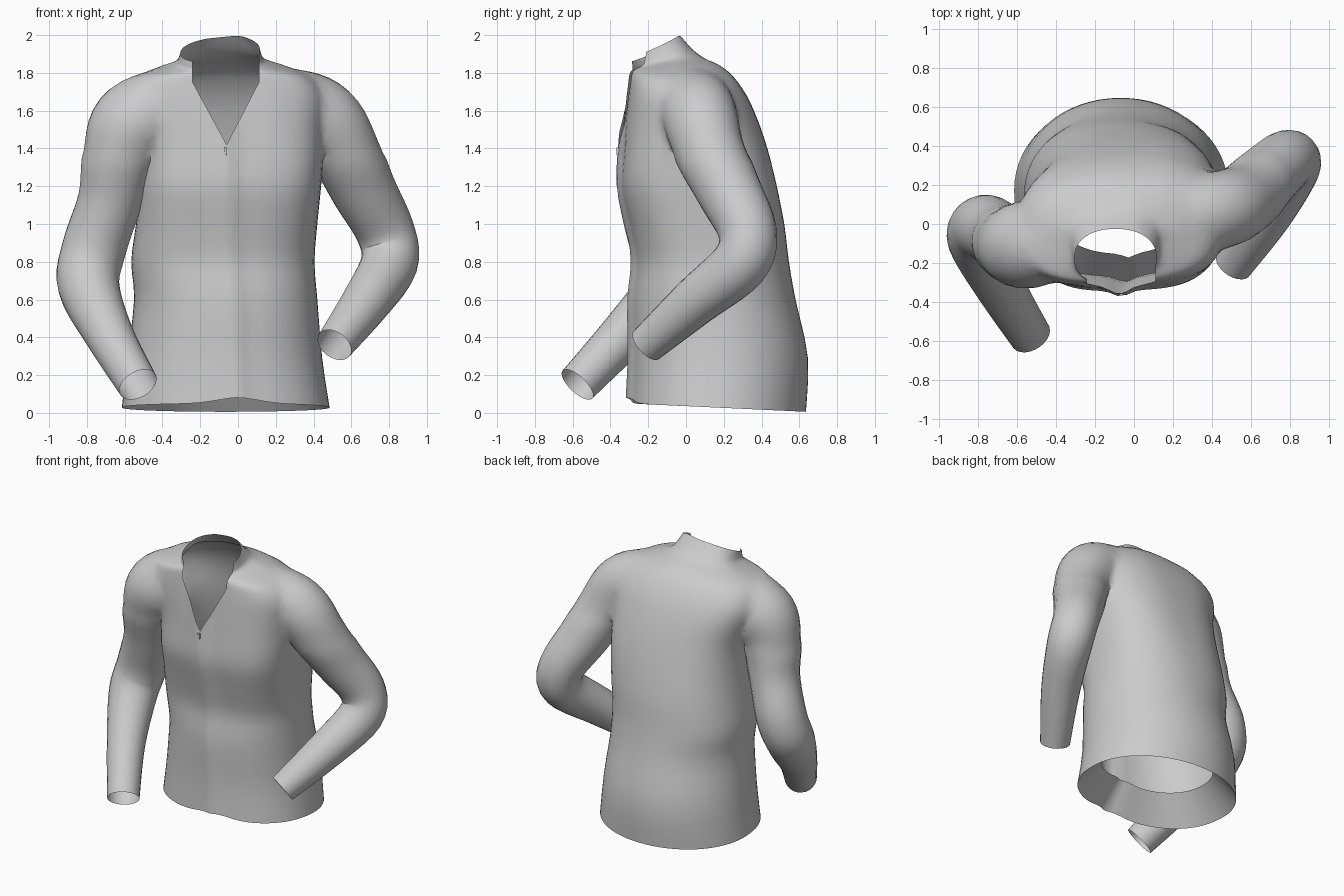
import bpy, bmesh, math
from mathutils import Vector

if "Cube" in bpy.data.objects:
    bpy.data.objects.remove(bpy.data.objects["Cube"])

cloth = bpy.data.materials.new("grey cloth")
cloth.use_nodes = True
GREY = (0.6, 0.6, 0.6, 1)
cloth.diffuse_color = GREY
cloth.node_tree.nodes["Principled BSDF"].inputs["Base Color"].default_value = GREY


def spline(keys, steps):
    """Catmull-Rom through tuples of any length."""
    out = []
    for i in range(len(keys) - 1):
        p = [keys[max(0, min(len(keys) - 1, i + k))] for k in (-1, 0, 1, 2)]
        for s in range(steps):
            t = s / steps
            out.append([0.5 * (2 * b + (c - a) * t + (2 * a - 5 * b + 4 * c - d) * t * t
                               + (3 * b - a - 3 * c + d) * t ** 3) for a, b, c, d in zip(*p)])
    return out + [list(keys[-1])]


def clamp(v):
    return max(0, min(1, v))


def loft(name, rings):
    """Closed solid from rings of points, with one n-gon at each end."""
    bm = bmesh.new()
    loops = [[bm.verts.new(p) for p in ring] for ring in rings]
    n = len(loops[0])
    for a, b in zip(loops, loops[1:]):
        for i in range(n):
            bm.faces.new((a[i], a[(i + 1) % n], b[(i + 1) % n], b[i]))
    bm.faces.new(loops[0])
    bm.faces.new(loops[-1])
    bmesh.ops.recalc_face_normals(bm, faces=bm.faces)
    me = bpy.data.meshes.new(name)
    bm.to_mesh(me)
    bm.free()
    me.materials.append(cloth)
    ob = bpy.data.objects.new(name, me)
    bpy.context.scene.collection.objects.link(ob)
    return ob


# Body: height, centre x, half width, front y, back y
BODY = [(0.05, -0.065, 0.55, -0.29, 0.635), (0.3, -0.07, 0.515, -0.28, 0.645),
        (0.6, -0.065, 0.485, -0.285, 0.58), (0.8, -0.08, 0.485, -0.265, 0.545),
        (1.0, -0.06, 0.48, -0.30, 0.52), (1.2, -0.04, 0.48, -0.34, 0.48),
        (1.4, -0.035, 0.49, -0.33, 0.43), (1.56, -0.06, 0.52, -0.32, 0.375),
        (1.68, -0.07, 0.53, -0.31, 0.32), (1.78, -0.08, 0.47, -0.30, 0.25),
        (1.84, -0.085, 0.355, -0.30, 0.18), (1.88, -0.095, 0.245, -0.30, 0.10),
        (1.93, -0.095, 0.22, -0.31, 0.035), (2.0, -0.095, 0.21, -0.32, -0.025)]
N = 64
rings = []
for z, cx, hw, yf, yb in spline(BODY, 3):
    ring = []
    hem = clamp(1 - z / 0.35)
    chest = clamp((z - 0.6) / 0.6)
    collar = clamp((z - 1.78) / 0.22)
    twist = 0.03 * chest * (1 - collar)
    for i in range(N):
        a = math.tau * i / N
        back = math.sin(a) > 0
        power = 2.05 + 0.45 * chest - 0.3 * collar if back else 2.3 + 0.9 * chest - collar
        u = math.cos(a)
        depth = max(0, 1 - abs(u) ** power) ** (1 / power)
        x = cx + hw * u
        y = (yf + yb) / 2 + (yb - yf) / 2 * (depth if back else -depth) + twist * (x - cx)
        zz = z
        if not back:
            y -= 0.03 * math.exp(-((x + 0.01 + 0.045 * z) / 0.055) ** 2) * (1 - collar)
            zz += 0.035 * hem * math.exp(-(x / 0.15) ** 2)
        zz -= hem * 0.055 * (y + 0.3)
        zz -= collar * (0.44 * max(0, -0.03 - y) + 0.1 * abs(x - 0.02))
        ring.append((x, y, zz))
    rings.append(ring)
jacket = loft("jacket", rings)


def sleeve(name, keys, n=24):
    pts = spline(keys, 5)
    centres = [Vector(p[:3]) for p in pts]
    tangents = [(centres[min(i + 1, len(pts) - 1)] - centres[max(i - 1, 0)]).normalized()
                for i in range(len(pts))]
    side = tangents[0].orthogonal().normalized()
    rings = []
    for i, p in enumerate(pts):
        if i:
            side = tangents[i - 1].rotation_difference(tangents[i]) @ side
        up = tangents[i].cross(side)
        rings.append([centres[i] + p[3] * (math.cos(math.tau * k / n) * side
                      + math.sin(math.tau * k / n) * up) for k in range(n)])
    return loft(name, rings)


# Sleeves: x, y, z, radius from inside the shoulder to the cuff
sleeves = [
    sleeve("right_sleeve", [(-0.30, -0.03, 1.59, 0.15), (-0.44, -0.08, 1.585, 0.215),
                            (-0.565, -0.11, 1.53, 0.235), (-0.63, -0.10, 1.35, 0.20),
                            (-0.68, -0.06, 1.12, 0.17), (-0.765, -0.02, 0.86, 0.17),
                            (-0.79, -0.09, 0.67, 0.163), (-0.68, -0.33, 0.41, 0.128),
                            (-0.53, -0.575, 0.15, 0.108)]),
    sleeve("left_sleeve", [(0.15, 0.03, 1.62, 0.15), (0.30, 0.05, 1.635, 0.19),
                           (0.46, 0.075, 1.565, 0.205), (0.565, 0.125, 1.39, 0.19),
                           (0.665, 0.225, 1.18, 0.172), (0.78, 0.325, 0.96, 0.155),
                           (0.80, 0.285, 0.79, 0.151), (0.68, 0.05, 0.59, 0.13),
                           (0.51, -0.21, 0.36, 0.10)])]

# Merge the sleeves into the body
for s in sleeves:
    m = jacket.modifiers.new(s.name, "BOOLEAN")
    m.operation, m.solver, m.object, m.use_self = "UNION", "EXACT", s, True
deps = bpy.context.evaluated_depsgraph_get()
merged = bpy.data.meshes.new_from_object(jacket.evaluated_get(deps))
jacket.modifiers.clear()
jacket.data = merged
for s in sleeves:
    bpy.data.objects.remove(s)

bm = bmesh.new()
bm.from_mesh(merged)
bmesh.ops.remove_doubles(bm, verts=bm.verts, dist=0.002)

# Open the hem, cuffs and collar
bmesh.ops.delete(bm, geom=[f for f in bm.faces if len(f.verts) >= 18], context="FACES")

# Turn the hem up inside as a facing
hem_edges = [e for e in bm.edges if e.is_boundary and all(v.co.z < 0.1 and v.co.y > -0.4 for v in e.verts)
             and any(abs(v.co.z - 0.05) < 0.06 for v in e.verts)]
facing = bmesh.ops.extrude_edge_only(bm, edges=hem_edges)["geom"]
middle = Vector((-0.065, 0.17, 0))
for v in (g for g in facing if isinstance(g, bmesh.types.BMVert)):
    v.co = middle + (v.co - middle) * 0.7
    v.co.z += 0.2

# Soften the shoulder seams
for _ in range(5):
    soft = [v for v in bm.verts if 1.35 < v.co.z < 1.84 and abs(v.co.x + 0.05) > 0.24
            and not v.is_boundary]
    bmesh.ops.smooth_vert(bm, verts=soft, factor=0.5, use_axis_x=True,
                          use_axis_y=True, use_axis_z=True)

# Cut the open neckline down to the zip
TIP, TOP, LEFT, RIGHT = 1.42, 1.75, 0.11, -0.24
for x in (LEFT, RIGHT):
    slope = Vector((TOP - TIP, 0, -(x + 0.06)))
    for point, normal, low in (((-0.06, 0, TIP), slope, 1.3), ((x, 0, TOP), Vector((1, 0, 0)), 1.68)):
        faces = [f for f in bm.faces if f.calc_center_median().y < -0.08
                 and f.calc_center_median().z > low and abs(f.calc_center_median().x + 0.07) < 0.32]
        geom = set(faces) | {e for f in faces for e in f.edges} | {v for f in faces for v in f.verts}
        bmesh.ops.bisect_plane(bm, geom=list(geom), plane_co=point, plane_no=normal, dist=0.0005)


def in_neckline(f):
    c = f.calc_center_median()
    t = min(1, (c.z - TIP) / (TOP - TIP))
    return c.y < -0.15 and t > 0 and -0.06 + t * (RIGHT + 0.06) < c.x < -0.06 + t * (LEFT + 0.06)


bmesh.ops.delete(bm, geom=[f for f in bm.faces if in_neckline(f)], context="FACES")
bm.to_mesh(merged)
bm.free()

# Zip pull below the neckline
bpy.ops.mesh.primitive_cube_add(size=1, location=(-0.065, -0.362, 1.385))
pull = bpy.context.object
pull.name = "zip_pull"
pull.scale = (0.016, 0.012, 0.04)
pull.data.materials.append(cloth)

bpy.ops.object.select_all(action="DESELECT")
jacket.select_set(True)
bpy.context.view_layer.objects.active = jacket
bpy.ops.object.shade_smooth_by_angle(angle=math.radians(60))
